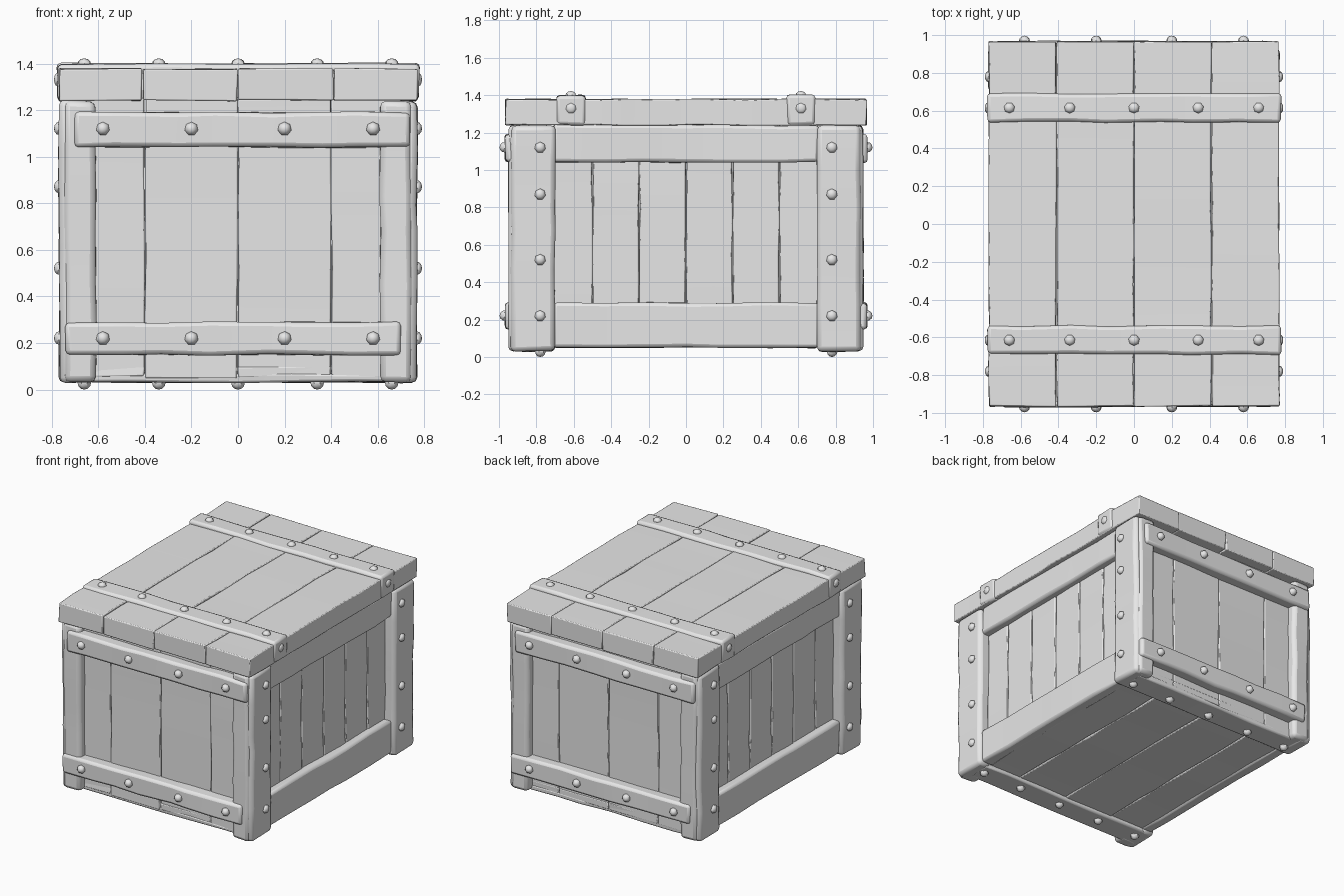
import bpy
import bmesh
import math
import random
from mathutils import Vector, Matrix

random.seed(4)
if "Cube" in bpy.data.objects:
    bpy.data.objects.remove(bpy.data.objects["Cube"], do_unlink=True)

grey = bpy.data.materials.new("grey wood")
grey.use_nodes = True
grey.diffuse_color = (0.8, 0.8, 0.8, 1)
grey.node_tree.nodes["Principled BSDF"].inputs["Base Color"].default_value = (0.8, 0.8, 0.8, 1)


def finish(bm, name, bevel=0):
    mesh = bpy.data.meshes.new(name)
    bmesh.ops.recalc_face_normals(bm, faces=bm.faces)
    bm.to_mesh(mesh)
    bm.free()
    mesh.materials.append(grey)
    obj = bpy.data.objects.new(name, mesh)
    bpy.context.collection.objects.link(obj)
    if bevel:
        mod = obj.modifiers.new("worn edges", "BEVEL")
        mod.width, mod.segments = bevel, 2
        mod.limit_method, mod.angle_limit = "ANGLE", math.radians(40)
    bpy.ops.object.select_all(action="DESELECT")
    obj.select_set(True)
    bpy.context.view_layer.objects.active = obj
    bpy.ops.object.shade_smooth_by_angle(angle=math.radians(40))
    return obj


def board(name, xs, ys, zs, wear=0.005, bevel=0.018):
    """Worn board between the given limits, cut along its length and warped."""
    low = Vector(min(p) for p in (xs, ys, zs))
    high = Vector(max(p) for p in (xs, ys, zs))
    size = high - low
    bm = bmesh.new()
    bmesh.ops.create_cube(bm, size=1)
    bmesh.ops.scale(bm, vec=size, verts=bm.verts)
    bmesh.ops.translate(bm, vec=(low + high) / 2, verts=bm.verts)
    axis = max(range(3), key=lambda i: size[i])
    normal = Vector((0, 0, 0))
    normal[axis] = 1
    cuts = max(1, round(size[axis] / 0.22))
    for i in range(1, cuts):
        point = low + normal * size[axis] * (i + random.uniform(-0.25, 0.25)) / cuts
        bmesh.ops.bisect_plane(bm, geom=bm.verts[:] + bm.edges[:] + bm.faces[:],
                               plane_co=point, plane_no=normal)
    for v in bm.verts:
        v.co += Vector(random.uniform(-wear, wear) for _ in range(3))
    return finish(bm, name, bevel)


def planks(name, edges, make):
    """Row of planks with narrow seams; make turns a width pair into limits."""
    for i, (a, b) in enumerate(zip(edges, edges[1:])):
        board(f"{name}_{i + 1}", *make((a + 0.002, b - 0.002)), wear=0.004, bevel=0.006)


def bolt(name, place, direction, radius=0.03, height=0.03):
    """Faceted domed bolt head pointing along direction."""
    bm = bmesh.new()
    bmesh.ops.create_uvsphere(bm, u_segments=7, v_segments=6, radius=1)
    turn = Vector(direction).to_track_quat("Z", "Y").to_matrix().to_4x4()
    bm.transform(Matrix.Translation(place) @ turn @ Matrix.Diagonal((radius, radius, height, 1)))
    finish(bm, name)


# Solid core behind the planks
board("crate_core", (-0.67, 0.67), (-0.86, 0.86), (0.08, 1.26), wear=0, bevel=0)

wall_edges = (-0.7, -0.4, 0, 0.4, 0.7)
side_edges = [i * 0.25 for i in range(-3, 4)]
lid_edges = (-0.77, -0.41, 0, 0.41, 0.77)

# Floor planks
planks("floor_plank", wall_edges, lambda w: (w, (-0.89, 0.89), (0.055, 0.1)))

for s, end in ((-1, "front"), (1, "back")):
    # End wall planks, with rails laid over the posts
    planks(f"{end}_plank", wall_edges, lambda w: (w, (s * 0.84, s * 0.89), (0.05, 1.25)))
    board(f"{end}_upper_rail", (s * 0.70, -s * 0.74), (s * 0.86, s * 0.967), (1.04, 1.19))
    board(f"{end}_lower_rail", (s * 0.74, -s * 0.70), (s * 0.86, s * 0.967), (0.15, 0.29))
    for z in (1.12, 0.22):
        for x in (-0.58, -0.2, 0.2, 0.58):
            bolt(f"{end}_rail_bolt", (x, s * 0.967, z), (0, s, 0))

    # Floor batten under the crate
    board(f"{end}_floor_batten", (-0.7, 0.7), (s * 0.71, s * 0.89), (0.032, 0.07), bevel=0.01)

    # Lid batten wrapping over the lid edges
    board(f"{end}_lid_batten", (-0.778, 0.778), (s * 0.54, s * 0.69), (1.24, 1.4))
    for x in (-0.66, -0.34, 0, 0.34, 0.66):
        bolt(f"{end}_lid_bolt", (x, s * 0.615, 1.398), (0, 0, 1), height=0.024)
        bolt(f"{end}_floor_bolt", (x, s * 0.78, 0.03), (0, 0, -1))

    for t, side in ((1, "left"), (-1, "right")):
        # Corner post made of a side board and an end board
        board(f"{end}_{side}_post_side", (t * 0.67, t * 0.768), (s * 0.70, s * 0.935),
              (0.03, 1.24), bevel=0.025)
        board(f"{end}_{side}_post_end", (t * 0.61, t * 0.745), (s * 0.84, s * 0.948),
              (0.03, 1.24), bevel=0.025)
        for z in (1.12, 0.87, 0.52, 0.22):
            bolt(f"{end}_{side}_post_bolt", (t * 0.768, s * 0.78, z), (t, 0, 0), height=0.022)
        bolt(f"{end}_{side}_batten_bolt", (t * 0.775, s * 0.615, 1.33), (t, 0, 0), height=0.015)

# Side walls: planks between an upper and a lower rail
for t, side in ((1, "left"), (-1, "right")):
    planks(f"{side}_plank", side_edges, lambda w: ((t * 0.65, t * 0.69), w, (0.07, 1.24)))
    board(f"{side}_upper_rail", (t * 0.66, t * 0.745), (-0.71, 0.71), (1.04, 1.24))
    board(f"{side}_lower_rail", (t * 0.66, t * 0.745), (-0.71, 0.71), (0.05, 0.29))

# Lid planks
planks("lid_plank", lid_edges, lambda w: (w, (-0.965, 0.965), (1.24, 1.378)))
board("lid_core", (-0.745, 0.745), (-0.94, 0.94), (1.255, 1.36), wear=0, bevel=0)
